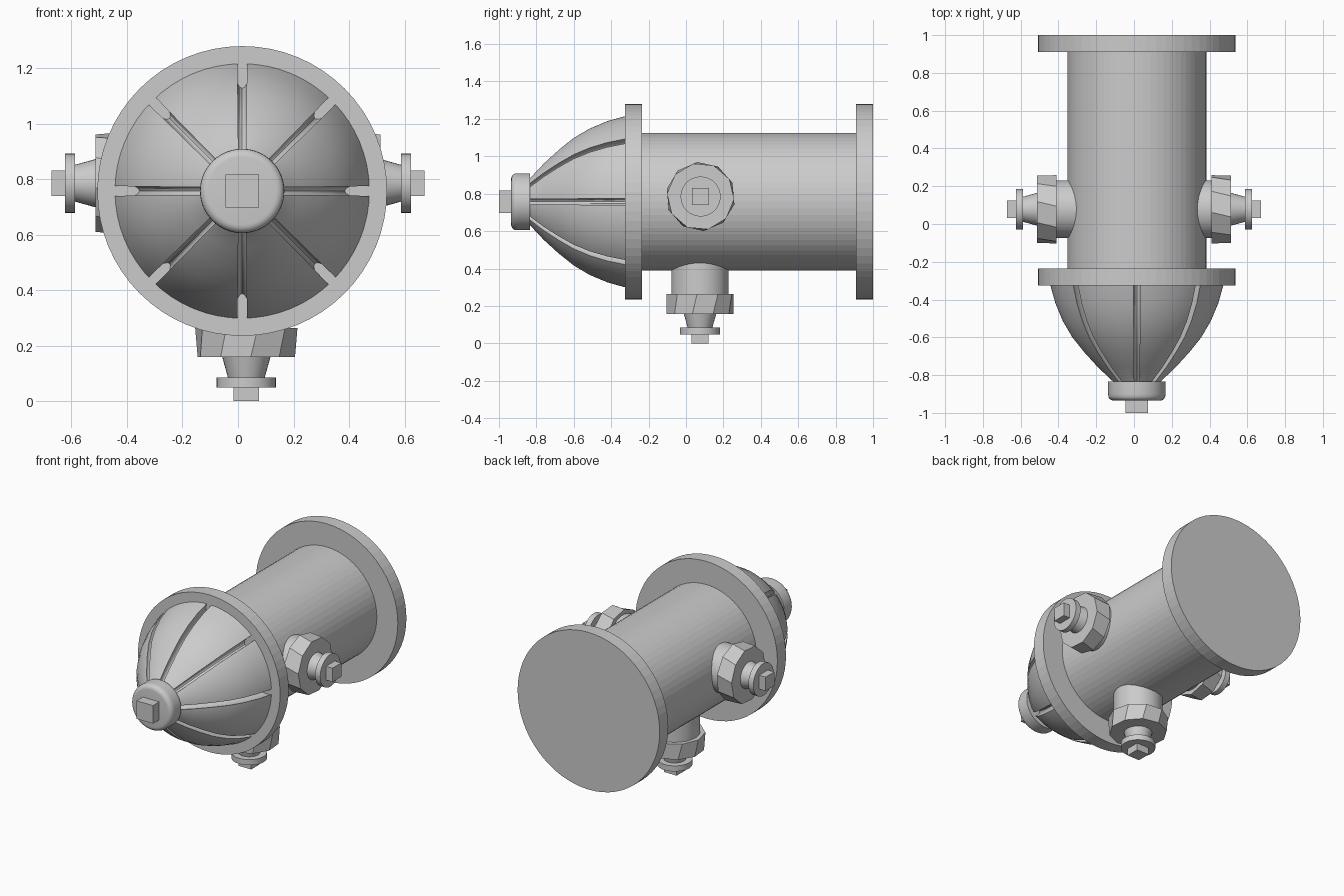
import bpy, bmesh, math
from mathutils import Matrix, Vector

cube = bpy.data.objects.get("Cube")
if cube:
    bpy.data.objects.remove(cube, do_unlink=True)

grey = bpy.data.materials.new("cast_grey")
grey.use_nodes = True
grey.diffuse_color = (0.6, 0.6, 0.6, 1)
grey.node_tree.nodes["Principled BSDF"].inputs["Base Color"].default_value = (0.6, 0.6, 0.6, 1)


def skin(bm, rings):
    """Join closed rings of points into a capped solid."""
    loops = [[bm.verts.new(p) for p in ring] for ring in rings]
    n = len(loops[0])
    for a, b in zip(loops, loops[1:]):
        for i in range(n):
            j = (i + 1) % n
            bm.faces.new((a[i], a[j], b[j], b[i]))
    bm.faces.new(loops[0][::-1])
    bm.faces.new(loops[-1])


def make(name, bm, matrix, smooth=None):
    bmesh.ops.recalc_face_normals(bm, faces=bm.faces)
    mesh = bpy.data.meshes.new(name)
    bm.to_mesh(mesh)
    bm.free()
    mesh.materials.append(grey)
    obj = bpy.data.objects.new(name, mesh)
    obj.matrix_world = matrix
    bpy.context.collection.objects.link(obj)
    if smooth:
        soften(obj, smooth)
    return obj


def select(obj):
    bpy.ops.object.select_all(action='DESELECT')
    obj.select_set(True)
    bpy.context.view_layer.objects.active = obj


def soften(obj, degrees):
    select(obj)
    bpy.ops.object.shade_smooth_by_angle(angle=math.radians(degrees))


def lathe(name, profile, matrix, sides=64, start=0, twist=0, smooth=None):
    """Solid of revolution from (radius, height) pairs along local z."""
    bm = bmesh.new()
    rings = []
    for k, (r, t) in enumerate(profile):
        angles = [math.radians(start + twist * k) + math.tau * i / sides for i in range(sides)]
        rings.append([(r * math.cos(a), r * math.sin(a), t) for a in angles])
    skin(bm, rings)
    return make(name, bm, matrix, smooth)


# Main barrel: local z points to the front
main = Matrix.Translation((0.015, 0, 0.757)) @ Matrix.Rotation(math.pi / 2, 4, 'X')
lathe("barrel", [(0.368, -0.95), (0.368, 0.27)], main)
lathe("base_flange", [(0.522, -1), (0.522, -0.91)], main)
lathe("bonnet_flange", [(0.522, 0.235), (0.522, 0.325)], main)

# Domed bonnet
curve = [(0.46, 0.32), (0.432, 0.42), (0.392, 0.515), (0.342, 0.6),
         (0.278, 0.68), (0.205, 0.76), (0.12, 0.84)]
bonnet = lathe("bonnet", curve + [(0.1, 0.87)], main)

# Eight oval grooves following the bonnet curve
bm = bmesh.new()
path = [(0.463, 0.3)] + curve[1:] + [(0.09, 0.87)]
for k in range(8):
    spin = Matrix.Rotation(math.tau * k / 8, 4, 'Z')
    rings = []
    for i, (r, t) in enumerate(path):
        f = i / (len(path) - 1)
        deep, wide = 0.055 - 0.025 * f, 0.023 - 0.007 * f
        centre = r - 0.6 * deep
        rings.append([spin @ Vector((centre + deep * math.cos(a), wide * math.sin(a), t))
                      for a in (math.tau * s / 16 for s in range(16))])
    skin(bm, rings)
cutter = make("groove_cutter", bm, main)
cutter.hide_render = True
cut = bonnet.modifiers.new("grooves", 'BOOLEAN')
cut.operation = 'DIFFERENCE'
cut.solver = 'EXACT'
cut.use_self = True
cut.object = cutter
select(bonnet)
bpy.ops.object.modifier_apply(modifier=cut.name)
bpy.data.objects.remove(cutter, do_unlink=True)
soften(bonnet, 30)

# Rounded front knob with its square nut
knob = [(0.152, 0.835), (0.152, 0.9)]
knob += [(0.122 + 0.03 * math.cos(a), 0.905 + 0.03 * math.sin(a))
         for a in (math.radians(18 * s) for s in range(1, 6))]
lathe("bonnet_knob", knob, main, smooth=40)
lathe("bonnet_nut", [(0.085, 0.92), (0.085, 1)], main, sides=4, start=45)


def outlet(prefix, matrix):
    """Outlet pointing along local z, with its tip at the origin."""
    lathe(prefix + "_neck", [(0.153, -0.48), (0.153, -0.25)], matrix, sides=48, smooth=30)
    lathe(prefix + "_cap", [(0.185, -0.263), (0.18, -0.158)], matrix, sides=10, start=5, twist=8)
    lathe(prefix + "_cone", [(0.09, -0.17), (0.065, -0.08)], matrix, sides=32, smooth=30)
    lathe(prefix + "_disc", [(0.107, -0.085), (0.107, -0.048)], matrix, sides=32, smooth=30)
    lathe(prefix + "_nut", [(0.065, -0.06), (0.065, 0)], matrix, sides=4, start=45)


# Three outlets: left, right and underneath
for prefix, side in (("left", 1), ("right", -1)):
    outlet(prefix, Matrix.Translation((0.672 * side, 0.078, 0.785))
           @ Matrix.Rotation(side * math.pi / 2, 4, 'Y'))
outlet("lower", Matrix.Translation((0.03, 0.075, 0)) @ Matrix.Rotation(math.pi, 4, 'X'))
